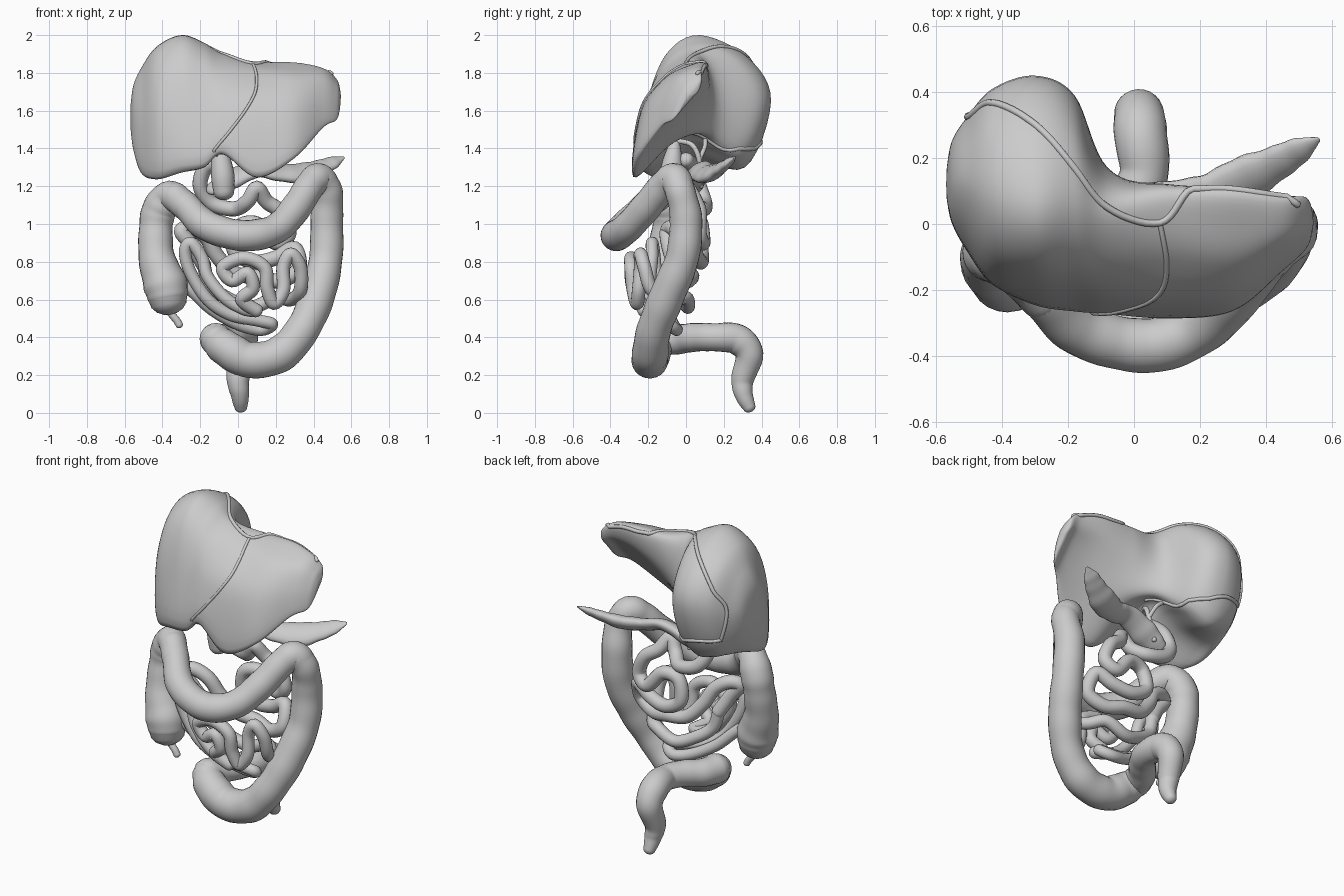
import bpy, math
from mathutils import Vector, Matrix
from mathutils.bvhtree import BVHTree


def catmull(p, n, closed=False):
    """Smooth interpolation through a list of Vectors."""
    m, out = len(p), []
    for i in range(m if closed else m - 1):
        if closed:
            a, b, c, d = (p[(i + k) % m] for k in (-1, 0, 1, 2))
        else:
            a, b, c, d = (p[min(max(i + k, 0), m - 1)] for k in (-1, 0, 1, 2))
        for j in range(n):
            t = j / n
            out.append(0.5 * (2 * b + (c - a) * t + (2 * a - 5 * b + 4 * c - d) * t * t
                              + (3 * b - a - 3 * c + d) * t ** 3))
    if not closed:
        out.append(p[-1].copy())
    return out


def skin(name, rings, tip_a, tip_b):
    """Skin equal rings of points, closing both ends on a tip."""
    n = len(rings[0])
    verts = [v for r in rings for v in r] + [tip_a, tip_b]
    a, b = len(verts) - 2, len(verts) - 1
    last = (len(rings) - 1) * n
    faces = []
    for j in range(n):
        k = (j + 1) % n
        faces += [(i * n + j, i * n + k, (i + 1) * n + k, (i + 1) * n + j)
                  for i in range(len(rings) - 1)]
        faces += [(a, k, j), (b, last + j, last + k)]
    me = bpy.data.meshes.new(name)
    me.from_pydata([tuple(v) for v in verts], [], faces)
    me.polygons.foreach_set("use_smooth", [True] * len(me.polygons))
    me.update()
    ob = bpy.data.objects.new(name, me)
    bpy.context.collection.objects.link(ob)
    return ob


def tube(name, pts, r=None, sides=16, flat=1.0, tilt=0.0, lump=0.0, snap=None):
    """Round-ended organ tube through (x, y, z[, radius]) points."""
    path = catmull([Vector((*p[:3], p[3] if r is None else r)) for p in pts], 7)
    cs, rad = [v.to_3d() for v in path], [v[3] for v in path]
    if snap:
        cs = [snap.find_nearest(c)[0] for c in cs]
    tan = [(cs[min(i + 1, len(cs) - 1)] - cs[max(i - 1, 0)]).normalized() for i in range(len(cs))]
    u = tan[0].orthogonal() if flat == 1 else Vector((0, 0, 1))
    rings = []

    def ring(c, u, t, s):
        w = t.cross(u)
        return [c + s * (u * flat * math.cos(q) + w * math.sin(q))
                for q in (2 * math.pi * k / sides for k in range(sides))]

    for i, (c, t, s) in enumerate(zip(cs, tan, rad)):
        u = (u - t * u.dot(t)).normalized()
        f = Matrix.Rotation(tilt, 3, t) @ u
        s *= 1 + lump * math.sin(i * 1.1) + lump * math.sin(i * 0.47 + 1)
        if i == 0:
            tip_a = c - t * s * 0.8
            rings += [ring(c - t * s * 0.8 * math.sin(q), f, t, s * math.cos(q)) for q in (1.2, 0.8, 0.4)]
        rings.append(ring(c, f, t, s))
        if i == len(cs) - 1:
            tip_b = c + t * s * 0.8
            rings += [ring(c + t * s * 0.8 * math.sin(q), f, t, s * math.cos(q)) for q in (0.4, 0.8, 1.2)]
    return skin(name, rings, tip_a, tip_b)


# Liver: y,z sections along x (lower edge, front, top, back, underside)
sections = [
    (-.51, -.06, 1.29, -.07, 1.55, .00, 1.74, .12, 1.83, .25, 1.77, .32, 1.60, .25, 1.40, .07, 1.29),
    (-.43, -.16, 1.25, -.17, 1.58, -.08, 1.84, .09, 1.94, .31, 1.85, .41, 1.64, .31, 1.34, .04, 1.30),
    (-.30, -.23, 1.28, -.21, 1.60, -.11, 1.89, .07, 2.00, .33, 1.88, .45, 1.65, .31, 1.30, .02, 1.36),
    (-.18, -.25, 1.30, -.22, 1.60, -.11, 1.86, .07, 1.96, .28, 1.87, .39, 1.65, .28, 1.37, .02, 1.43),
    (-.08, -.26, 1.37, -.23, 1.62, -.12, 1.81, .03, 1.90, .12, 1.84, .17, 1.65, .14, 1.48, -.02, 1.48),
    (.10, -.28, 1.25, -.24, 1.60, -.11, 1.78, .02, 1.85, .11, 1.84, .11, 1.68, .02, 1.52, -.11, 1.40),
    (.30, -.26, 1.35, -.22, 1.60, -.12, 1.76, .00, 1.83, .10, 1.85, .09, 1.74, .00, 1.62, -.12, 1.48),
    (.45, -.14, 1.51, -.12, 1.64, -.06, 1.76, .01, 1.81, .08, 1.82, .07, 1.74, .01, 1.67, -.06, 1.59)]
rows = [[Vector((s[0], s[k], s[k + 1])) for k in range(1, 17, 2)] for s in sections]


def end_row(row, x, shift, scale):
    """Scaled copy of a section and its centre, for rounding off the ends."""
    c = sum(row, Vector()) / len(row)
    c2 = Vector((x, c.y + shift[0], c.z + shift[1]))
    return [c2 + Vector((0, v.y - c.y, v.z - c.z)) * scale for v in row], c2


first, tip_a = end_row(rows[0], -.553, (.01, .01), .62)
first0, _ = end_row(rows[0], -.568, (.01, .01), .25)
final, tip_b = end_row(rows[-1], .52, (.03, -.015), .7)
final0, _ = end_row(rows[-1], .54, (.035, -.02), .35)
tip_a.x, tip_b.x = -.57, .545
rows = [first0, first] + rows + [final, final0]
rails = [catmull([r[k] for r in rows], 8) for k in range(8)]
rings = [catmull([rail[i] for rail in rails], 6, True) for i in range(len(rails[0]))]
liver = skin("liver", rings, tip_a, tip_b)
bvh = BVHTree.FromPolygons([v.co for v in liver.data.vertices],
                           [tuple(p.vertices) for p in liver.data.polygons])

# Ligament cords lying on the liver surface
tube("falciform_ligament", [(.08, 0, 1.86), (.10, -.12, 1.79), (.09, -.2, 1.7), (.04, -.23, 1.6),
     (-.05, -.25, 1.48), (-.12, -.26, 1.4), (-.13, -.2, 1.38)], .008, 8, snap=bvh)
tube("coronary_ligament", [(-.48, .34, 1.45), (-.51, .33, 1.65), (-.45, .38, 1.77), (-.3, .3, 1.9),
     (-.18, .17, 1.94), (-.08, .05, 1.9), (.08, 0, 1.86), (.18, .11, 1.85), (.35, .12, 1.84),
     (.49, .06, 1.79)], .011, 8, snap=bvh)
tube("lower_ligament", [(-.07, .02, 1.47), (-.18, .2, 1.42), (-.33, .38, 1.44), (-.48, .34, 1.45)],
     .011, 8, snap=bvh)

# Gallbladder and bile ducts
tube("gallbladder", [(-.1, -.06, 1.42, .03), (-.09, -.07, 1.34, .052), (-.08, -.08, 1.25, .062),
     (-.075, -.08, 1.17, .055)])
tube("bile_duct", [(-.1, -.05, 1.44), (-.06, .03, 1.42), (-.05, .07, 1.34), (-.08, .08, 1.2)], .014, 10)
tube("hepatic_duct", [(-.14, .1, 1.46), (-.08, .1, 1.41), (-.05, .07, 1.34)], .012, 10)

# Pancreas: flattened leaf
tube("pancreas", [(-.13, .05, 1.19, .05), (-.03, .05, 1.24, .08), (.1, .07, 1.29, .065), (.22, .09, 1.27, .07),
     (.34, .14, 1.27, .075), (.44, .19, 1.3, .06), (.51, .23, 1.33, .04), (.555, .255, 1.35, .012)],
     flat=.5, tilt=.6, lump=.03)

# Large intestine
tube("ascending_colon", [(-.37, -.16, .6, .1), (-.385, -.15, .68, .118), (-.43, -.12, .82, .095),
     (-.435, -.09, .98, .09), (-.415, -.09, 1.08, .09), (-.36, -.13, 1.15, .08), (-.27, -.22, 1.09, .075)],
     sides=24, lump=.015)
tube("transverse_colon", [(-.34, -.15, 1.15, .075), (-.27, -.22, 1.09, .075), (-.18, -.31, 1.0, .08),
     (-.05, -.36, .95, .082), (.08, -.365, .94, .082), (.21, -.31, .98, .08), (.31, -.21, 1.09, .08),
     (.38, -.12, 1.2, .08), (.43, -.06, 1.24, .082), (.475, -.03, 1.17, .08)], sides=24, lump=.01)
tube("descending_colon", [(.43, -.06, 1.24, .08), (.475, -.03, 1.17, .08), (.47, .0, 1.02, .085),
     (.465, -.02, .82, .09), (.42, -.1, .62, .092), (.34, -.17, .44, .092), (.22, -.19, .31, .095),
     (.06, -.19, .28, .097), (-.06, -.17, .34, .095), (-.12, -.13, .39, .085)], sides=24, lump=.015)
tube("rectum", [(-.12, -.13, .39, .085), (-.09, -.04, .39, .08), (-.02, .05, .4, .075), (.03, .15, .4, .075),
     (.02, .27, .39, .08), (.015, .335, .31, .075), (.0, .3, .18, .06), (.01, .305, .1, .05),
     (.015, .335, .03, .034)], sides=24, lump=.01)
tube("appendix", [(-.37, -.15, .55), (-.35, -.15, .52), (-.325, -.15, .49), (-.31, -.15, .465)], .02, 12)

# Small intestine
tube("duodenum_and_jejunum", [(-.08, 0, 1.34), (-.17, .04, 1.3), (-.2, .07, 1.2), (-.14, .1, 1.11),
     (-.02, .09, 1.08), (.05, .03, 1.12), (.1, .01, 1.19), (.15, .05, 1.12), (.23, .07, 1.06), (.27, .07, .95),
     (.2, .09, .9), (.1, .08, 1.0), (0, .07, .98), (-.02, .08, .86), (.08, .08, .8), (.2, .06, .82),
     (.3, .03, .87), (.32, -.02, .76), (.22, 0, .7), (.1, .03, .72), (-.02, .02, .74), (-.11, -.01, .83),
     (-.17, -.04, .93), (-.25, -.07, .98), (-.3, -.1, .96), (-.24, -.09, .88), (-.18, -.06, .78)], .04)
tube("ileum", [(-.18, -.06, .78), (-.15, -.05, .68), (-.06, -.02, .61), (.07, .01, .56), (.2, 0, .61),
     (.28, -.08, .6), (.33, -.18, .65), (.33, -.22, .77), (.28, -.24, .84), (.24, -.24, .77), (.24, -.25, .65),
     (.19, -.26, .58), (.155, -.28, .66), (.14, -.29, .77), (.03, -.29, .82), (-.08, -.27, .77),
     (-.03, -.27, .7), (.05, -.29, .74), (.08, -.28, .66), (.02, -.25, .6), (.1, -.22, .54)], .036)
tube("terminal_ileum", [(.1, -.22, .54), (.03, -.2, .55), (-.07, -.2, .61), (-.16, -.19, .72), (-.19, -.18, .82),
     (-.25, -.18, .9), (-.28, -.17, .85), (-.25, -.16, .74), (-.16, -.15, .6), (-.04, -.13, .52),
     (.1, -.11, .49), (.18, -.09, .47), (.12, -.05, .44), (0, -.07, .47), (-.14, -.1, .55),
     (-.26, -.13, .66), (-.36, -.15, .72)], .033)
